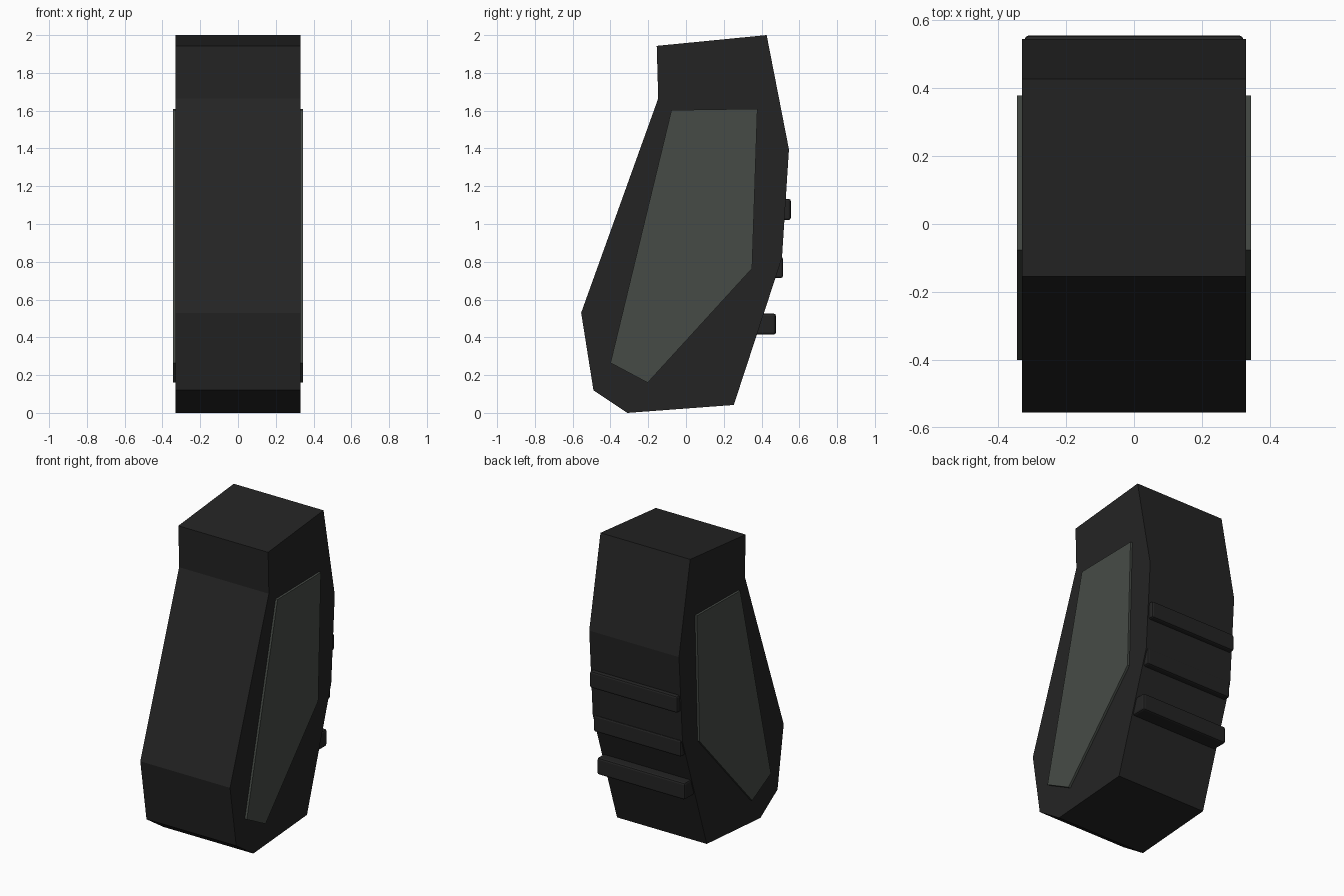
import bpy, bmesh

if "Cube" in bpy.data.objects:
    bpy.data.objects.remove(bpy.data.objects["Cube"])


def material(name, rgb):
    m = bpy.data.materials.new(name)
    m.diffuse_color = (*rgb, 1)
    m.use_nodes = True
    m.node_tree.nodes["Principled BSDF"].inputs["Base Color"].default_value = m.diffuse_color
    return m


def prism(name, profile, x0, x1, mat, bevel=0):
    """Extrude a (y, z) outline along x."""
    bm = bmesh.new()
    face = bm.faces.new([bm.verts.new((x0, y, z)) for y, z in profile])
    ext = bmesh.ops.extrude_face_region(bm, geom=[face])
    moved = [v for v in ext["geom"] if isinstance(v, bmesh.types.BMVert)]
    bmesh.ops.translate(bm, verts=moved, vec=(x1 - x0, 0, 0))
    if bevel:
        bmesh.ops.bevel(bm, geom=bm.edges[:], offset=bevel, segments=2,
                        profile=0.5, affect='EDGES')
    bmesh.ops.recalc_face_normals(bm, faces=bm.faces[:])
    mesh = bpy.data.meshes.new(name)
    bm.to_mesh(mesh)
    bm.free()
    mesh.materials.append(mat)
    obj = bpy.data.objects.new(name, mesh)
    bpy.context.collection.objects.link(obj)
    return obj


black = material("matte_black", (0.0175, 0.0175, 0.0175))
grey = material("green_grey", (0.062, 0.071, 0.062))

# Grip body
body = [(-0.155, 1.943), (0.427, 2.0), (0.545, 1.395), (0.508, 0.82),
        (0.253, 0.042), (-0.31, 0.0), (-0.49, 0.12), (-0.555, 0.53),
        (-0.147, 1.665)]
prism("grip_body", body, -0.33, 0.33, black)

# Side panels, slightly proud of the body
panel = [(-0.077, 1.603), (0.378, 1.61), (0.35, 0.765),
         (-0.203, 0.16), (-0.40, 0.265)]
for side, label in ((1, "right"), (-1, "left")):
    prism(label + "_side_panel", panel, side * 0.325, side * 0.345, grey)

# Finger ridges across the back
for i, (y, z) in enumerate([(0.555, 1.077), (0.514, 0.77), (0.476, 0.47)]):
    h, d = 0.056, 0.11
    ridge = [(y - d, z - h), (y, z - h), (y, z + h), (y - d, z + h)]
    prism(f"back_ridge_{i + 1}", ridge, -0.322, 0.322, black, 0.012)
